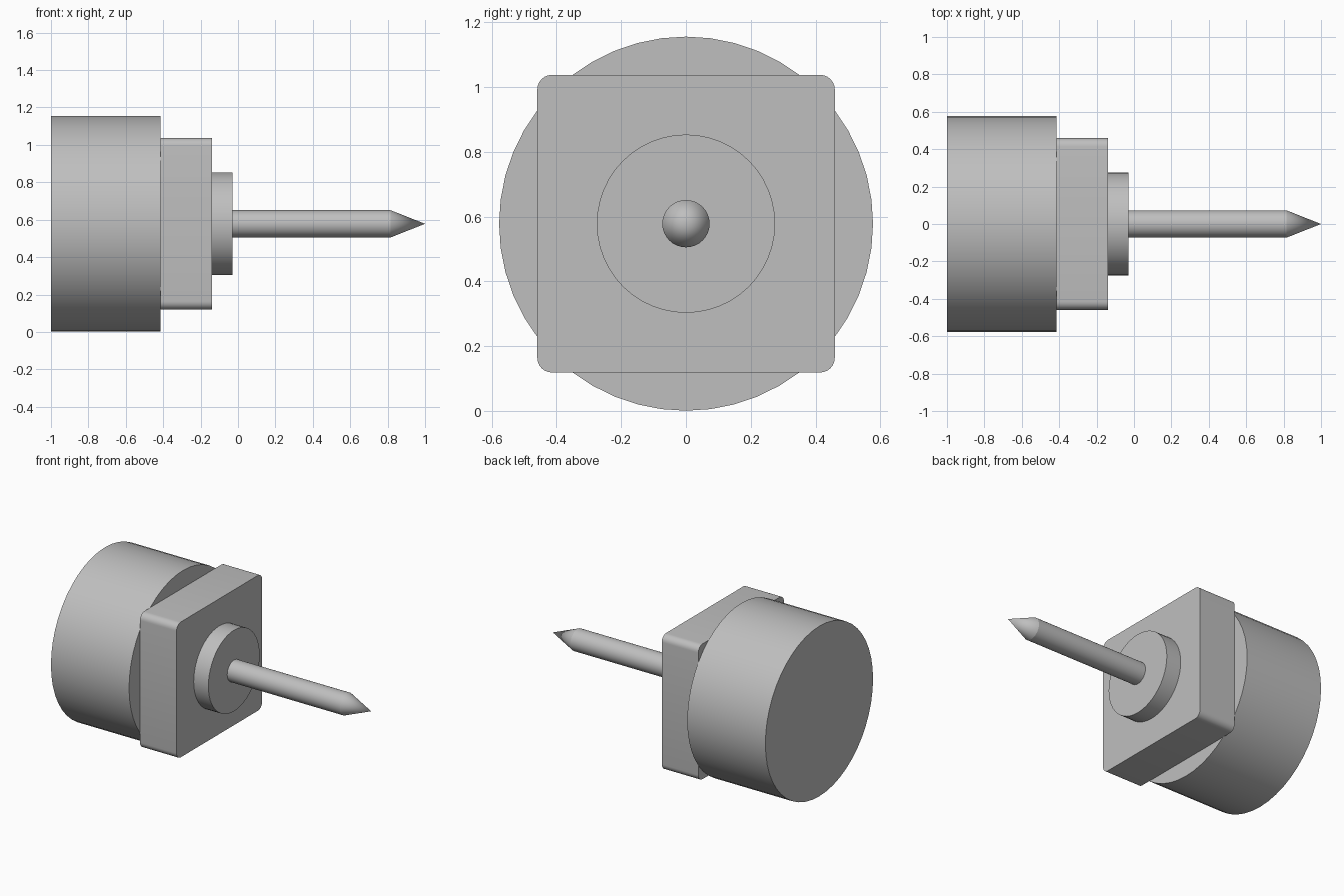
import bpy, bmesh, math
from mathutils import Matrix

cube = bpy.data.objects.get("Cube")
if cube:
    bpy.data.objects.remove(cube, do_unlink=True)

AXIS_Z = 0.578

# Plain grey used on every part
grey = bpy.data.materials.new("plain grey")
grey.use_nodes = True
colour = (0.52, 0.52, 0.52, 1)
grey.diffuse_color = colour
grey.node_tree.nodes["Principled BSDF"].inputs["Base Color"].default_value = colour


def finish(name, bm, angle=30):
    """Turn a bmesh into a named grey object with sharp edges kept."""
    bmesh.ops.recalc_face_normals(bm, faces=bm.faces)
    mesh = bpy.data.meshes.new(name)
    bm.to_mesh(mesh)
    bm.free()
    mesh.materials.append(grey)
    obj = bpy.data.objects.new(name, mesh)
    bpy.context.collection.objects.link(obj)
    bpy.ops.object.select_all(action='DESELECT')
    obj.select_set(True)
    bpy.context.view_layer.objects.active = obj
    bpy.ops.object.shade_smooth_by_angle(angle=math.radians(angle))
    return obj


def turned(name, x0, x1, r0, r1, sides, cap=True):
    """Cylinder or cone lying along x from x0 to x1."""
    bm = bmesh.new()
    place = (Matrix.Translation(((x0 + x1) / 2, 0, AXIS_Z))
             @ Matrix.Rotation(math.pi / 2, 4, 'Y'))
    bmesh.ops.create_cone(bm, cap_ends=cap, segments=sides, radius1=r0,
                          radius2=r1, depth=x1 - x0, matrix=place)
    bmesh.ops.remove_doubles(bm, verts=bm.verts, dist=0.0001)
    return finish(name, bm)


# Round body, collar disc, rod and its pointed tip
turned("round_body", -1.0, -0.414, 0.577, 0.577, 48)
turned("collar_disc", -0.14, -0.03, 0.275, 0.275, 48)
turned("rod", -0.03, 0.815, 0.073, 0.073, 32)
turned("rod_tip", 0.815, 1.0, 0.073, 0, 32, cap=False)

# Square plate with its four long edges rounded
bm = bmesh.new()
bmesh.ops.create_cube(bm, size=1, matrix=Matrix.Translation((-0.277, 0, AXIS_Z))
                      @ Matrix.Diagonal((0.274, 0.918, 0.918, 1)))
long_edges = [e for e in bm.edges if abs(e.verts[0].co.x - e.verts[1].co.x) > 0.1]
bmesh.ops.bevel(bm, geom=long_edges, offset=0.045, segments=6, profile=0.5,
                affect='EDGES')
finish("square_plate", bm)
